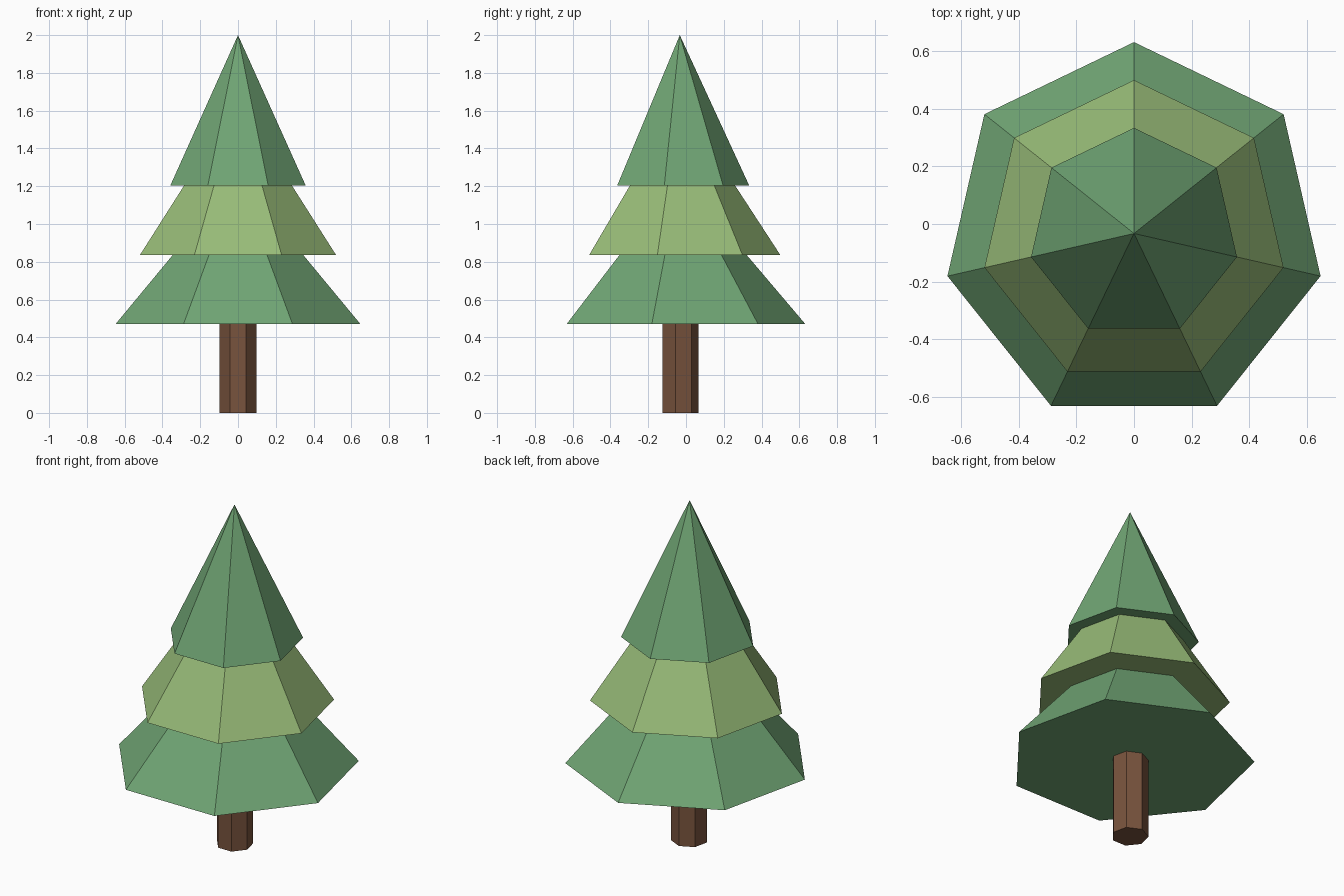
import bpy, bmesh, math

if "Cube" in bpy.data.objects:
    bpy.data.objects.remove(bpy.data.objects["Cube"])

SIDES = 7
CENTRE_Y = -0.033


def material(name, rgb):
    """Flat colour from 0-255 sRGB values, stored as linear."""
    mat = bpy.data.materials.new(name)
    lin = [((c / 255 + 0.055) / 1.055) ** 2.4 for c in rgb]
    mat.diffuse_color = (*lin, 1.0)
    mat.use_nodes = True
    mat.node_tree.nodes["Principled BSDF"].inputs["Base Color"].default_value = mat.diffuse_color
    return mat


def lathe(name, profile, mat):
    """Sweep (radius, z) points round the tree axis; radius 0 makes a tip."""
    bm = bmesh.new()
    rings = []
    for r, z in profile:
        if r == 0:
            rings.append([bm.verts.new((0, CENTRE_Y, z))] * SIDES)
            continue
        ring = []
        for i in range(SIDES):
            a = math.pi / 2 + math.tau * i / SIDES  # one corner points to the back
            ring.append(bm.verts.new((r * math.cos(a), CENTRE_Y + r * math.sin(a), z)))
        rings.append(ring)
    for low, high in zip(rings, rings[1:]):
        for i in range(SIDES):
            j = (i + 1) % SIDES
            corners = [low[i], low[j], high[j], high[i]]
            bm.faces.new(list(dict.fromkeys(corners)))
    me = bpy.data.meshes.new(name)
    bm.to_mesh(me)
    bm.free()
    me.materials.append(mat)
    ob = bpy.data.objects.new(name, me)
    bpy.context.collection.objects.link(ob)
    return ob


bark = material("brown bark", (120, 83, 61))
green = material("pine green", (112, 165, 116))
light = material("light green", (152, 188, 120))

# Trunk with closed foot
lathe("trunk", [(0, 0), (0.1, 0), (0.1, 0.47)], bark)

# Foliage tiers: underside ring, then sloped skirt up to the tier above
lathe("lower_foliage", [(0.1, 0.47), (0.665, 0.47), (0.355, 0.835)], green)
lathe("middle_foliage", [(0.355, 0.835), (0.533, 0.835), (0.292, 1.205)], light)
lathe("top_foliage", [(0.292, 1.205), (0.367, 1.205), (0, 2.0)], green)
